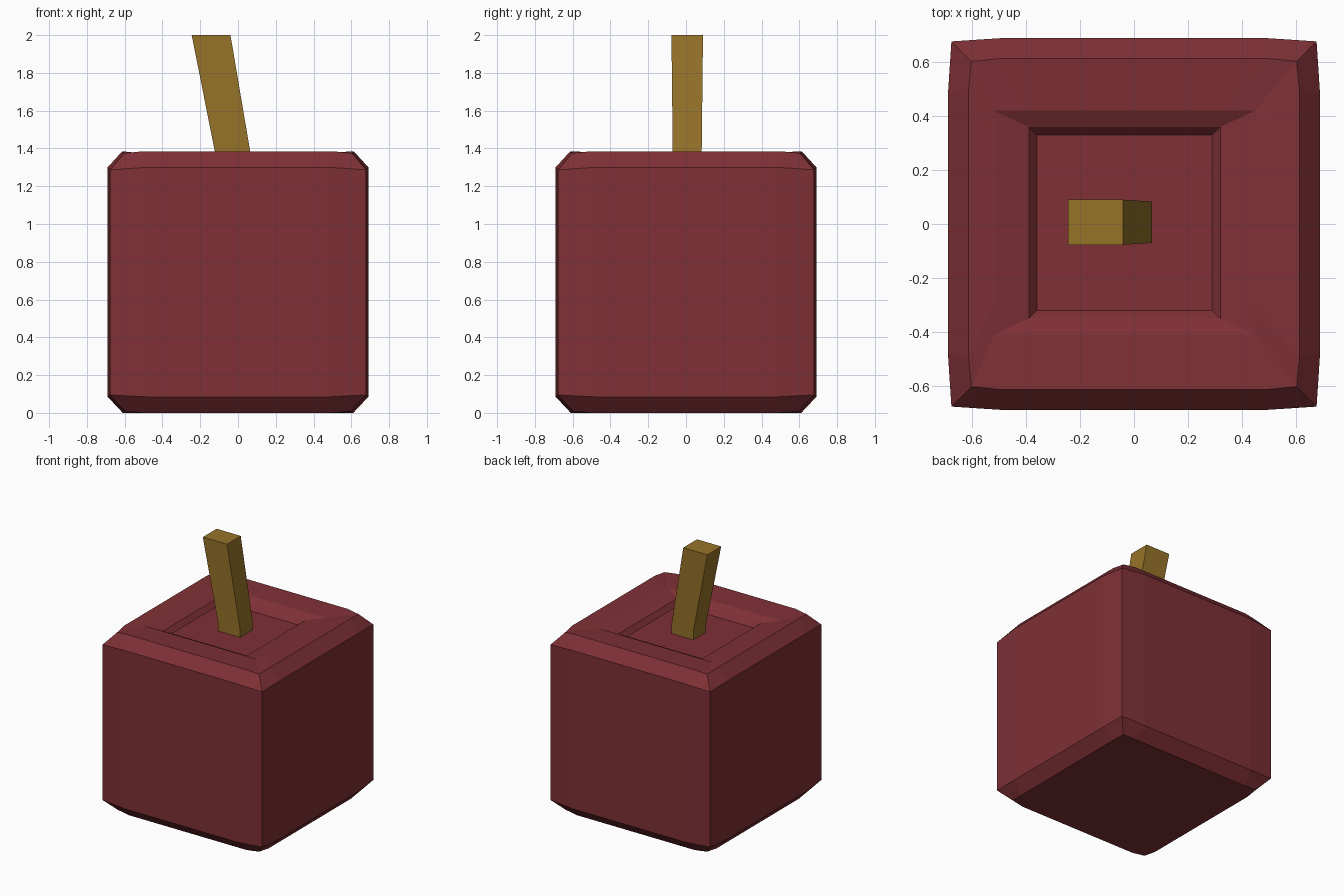
import bpy, bmesh

if "Cube" in bpy.data.objects:
    bpy.data.objects.remove(bpy.data.objects["Cube"])


def material(name, color):
    m = bpy.data.materials.new(name)
    m.diffuse_color = (*color, 1)
    m.use_nodes = True
    m.node_tree.nodes["Principled BSDF"].inputs["Base Color"].default_value = m.diffuse_color
    return m


def loft(name, rings, mat):
    """Skin equal-length point rings and cap both ends."""
    bm = bmesh.new()
    loops = [[bm.verts.new(p) for p in r] for r in rings]
    n = len(loops[0])
    for a, b in zip(loops, loops[1:]):
        for i in range(n):
            j = (i + 1) % n
            bm.faces.new((a[i], a[j], b[j], b[i]))
    bm.faces.new(loops[0][::-1])
    bm.faces.new(loops[-1])
    me = bpy.data.meshes.new(name)
    bm.to_mesh(me)
    bm.free()
    me.materials.append(mat)
    ob = bpy.data.objects.new(name, me)
    bpy.context.collection.objects.link(ob)
    return ob


def bulged(h, inset, run, z, zc):
    """Square ring with slightly pulled-in corners, 12 points."""
    c, pts = h - inset, []
    for sx, sy in ((1, -1), (1, 1), (-1, 1), (-1, -1)):
        side_x, side_y = (sx * h, sy * run, z), (sx * run, sy * h, z)
        corner = (sx * c, sy * c, zc)
        pts += [side_y, corner, side_x] if sx * sy < 0 else [side_x, corner, side_y]
    return pts


def rect(x0, x1, y0, y1, z, f=0.76):
    """Straight rectangular ring with the same 12-point layout."""
    cx, cy, hx, hy = (x0 + x1) / 2, (y0 + y1) / 2, (x1 - x0) / 2, (y1 - y0) / 2
    return [(cx + px * hx, cy + py * hy, z) for px, py, _ in bulged(1, 0, f, 0, 0)]


def quad(x0, x1, y0, y1, z):
    return [(x0, y0, z), (x1, y0, z), (x1, y1, z), (x0, y1, z)]


red = material("red_skin", (0.21, 0.03, 0.036))
brown = material("stem_brown", (0.30, 0.17, 0.022))

# Chamfered cube fruit with stepped hollow on top
loft("fruit_body", [
    bulged(0.61, 0.01, 0.50, 0.0, 0.01),
    bulged(0.69, 0.013, 0.48, 0.085, 0.095),
    bulged(0.69, 0.013, 0.48, 1.30, 1.287),
    bulged(0.613, 0.01, 0.50, 1.385, 1.375),
    rect(-0.52, 0.45, -0.41, 0.42, 1.375),
    rect(-0.39, 0.32, -0.35, 0.36, 1.345),
    rect(-0.36, 0.29, -0.32, 0.33, 1.31),
], red)

# Leaning stem with a short upright foot
loft("stem", [
    quad(-0.12, 0.067, -0.07, 0.083, 1.29),
    quad(-0.12, 0.067, -0.07, 0.083, 1.37),
    quad(-0.245, -0.04, -0.077, 0.09, 2.0),
], brown)
